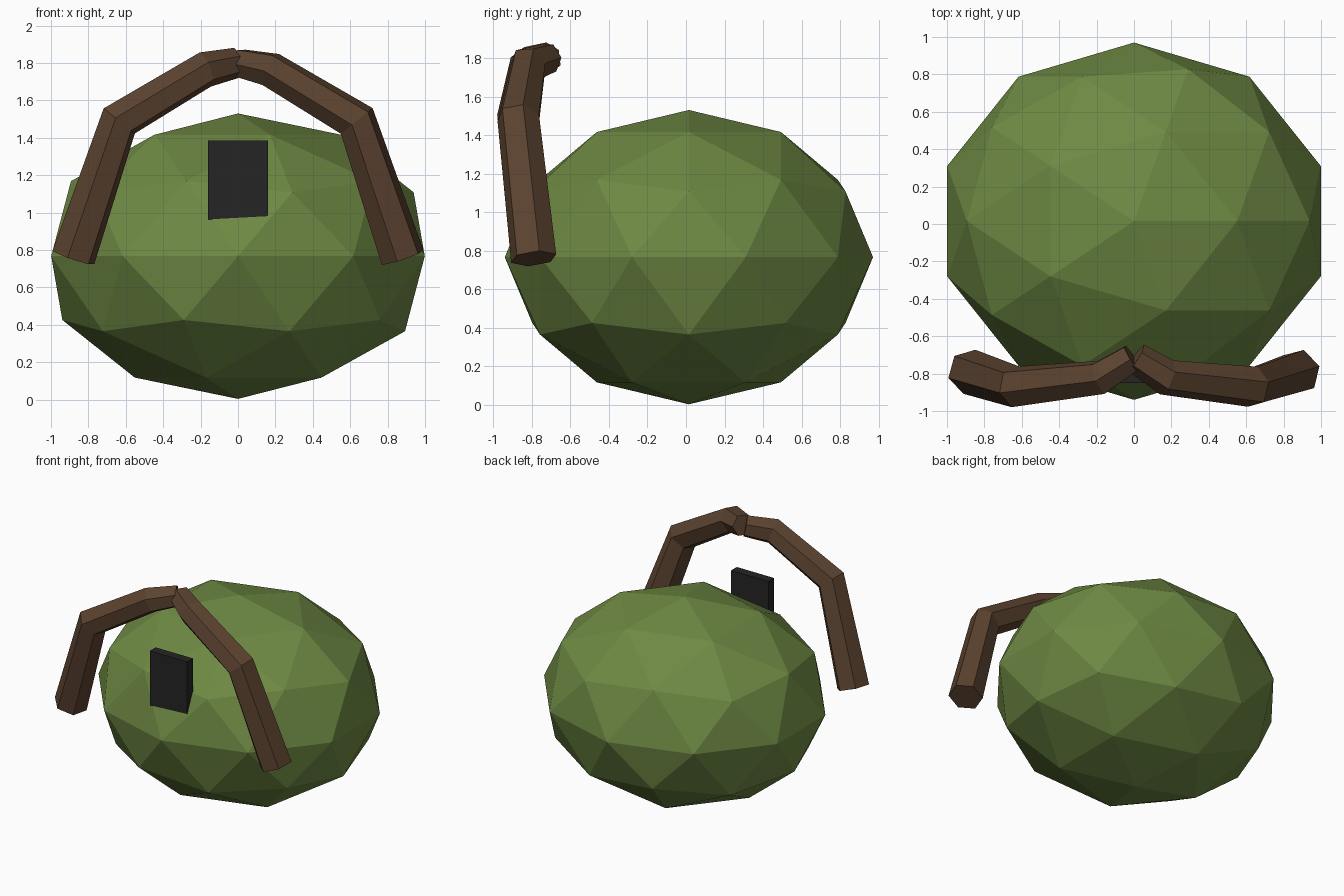
import bpy, bmesh, math
from mathutils import Vector

cube = bpy.data.objects.get("Cube")
if cube:
    bpy.data.objects.remove(cube, do_unlink=True)


def material(name, rgb):
    mat = bpy.data.materials.new(name)
    mat.use_nodes = True
    mat.diffuse_color = (*rgb, 1)
    bsdf = mat.node_tree.nodes["Principled BSDF"]
    bsdf.inputs["Base Color"].default_value = (*rgb, 1)
    bsdf.inputs["Roughness"].default_value = 0.9
    return mat


def finish(name, bm, mat):
    bmesh.ops.recalc_face_normals(bm, faces=bm.faces)
    mesh = bpy.data.meshes.new(name)
    bm.to_mesh(mesh)
    bm.free()
    mesh.materials.append(mat)
    obj = bpy.data.objects.new(name, mesh)
    bpy.context.collection.objects.link(obj)
    return obj


def branch(name, path, radii, phase, mat):
    """Sweep a tapering hexagon along a path with mitred joints."""
    pts = [Vector(p) for p in path]
    dirs = [(b - a).normalized() for a, b in zip(pts, pts[1:])]
    normals = [dirs[0]] + [(a + b).normalized() for a, b in zip(dirs, dirs[1:])] + [dirs[-1]]
    bm = bmesh.new()
    rings = []
    u, prev = Vector((1, 0, 0)), Vector((0, 0, 1))
    for p, n, r in zip(pts, normals, radii):
        u = prev.rotation_difference(n) @ u
        v, prev = n.cross(u), n
        angles = [phase + math.tau * k / 6 for k in range(6)]
        rings.append([bm.verts.new(p + r * (math.cos(a) * u + math.sin(a) * v)) for a in angles])
    for lo, hi in zip(rings, rings[1:]):
        for k in range(6):
            j = (k + 1) % 6
            bm.faces.new((lo[k], lo[j], hi[j], hi[k]))
    bm.faces.new(rings[0][::-1])
    bm.faces.new(rings[-1])
    return finish(name, bm, mat)


green = material("leaf green", (0.155, 0.25, 0.056))
brown = material("bark brown", (0.105, 0.055, 0.029))
black = material("charcoal", (0.018, 0.018, 0.018))

# Faceted, slightly flattened body
bm = bmesh.new()
bmesh.ops.create_icosphere(bm, subdivisions=2, radius=1)
bmesh.ops.scale(bm, vec=(1.05, 0.955, 0.763), verts=bm.verts)
bmesh.ops.translate(bm, vec=(0, 0.015, 0.767), verts=bm.verts)
finish("body", bm, green)

# Two bent branches meeting in an arch
arch = [(0.88, -0.79, 0.76), (0.635, -0.87, 1.49), (0.175, -0.82, 1.765), (0.01, -0.715, 1.80)]
radii = (0.122, 0.112, 0.098, 0.082)
for side, sign in (("left", 1), ("right", -1)):
    branch(side + "_branch", [(sign * x, y, z) for x, y, z in arch], radii,
           math.radians(15), brown)

# Dark panel set into the front of the body
bm = bmesh.new()
bmesh.ops.create_cube(bm, size=1)
bmesh.ops.scale(bm, vec=(0.32, 0.07, 0.425), verts=bm.verts)
bmesh.ops.translate(bm, vec=(0, -0.815, 1.1725), verts=bm.verts)
finish("front_panel", bm, black)
